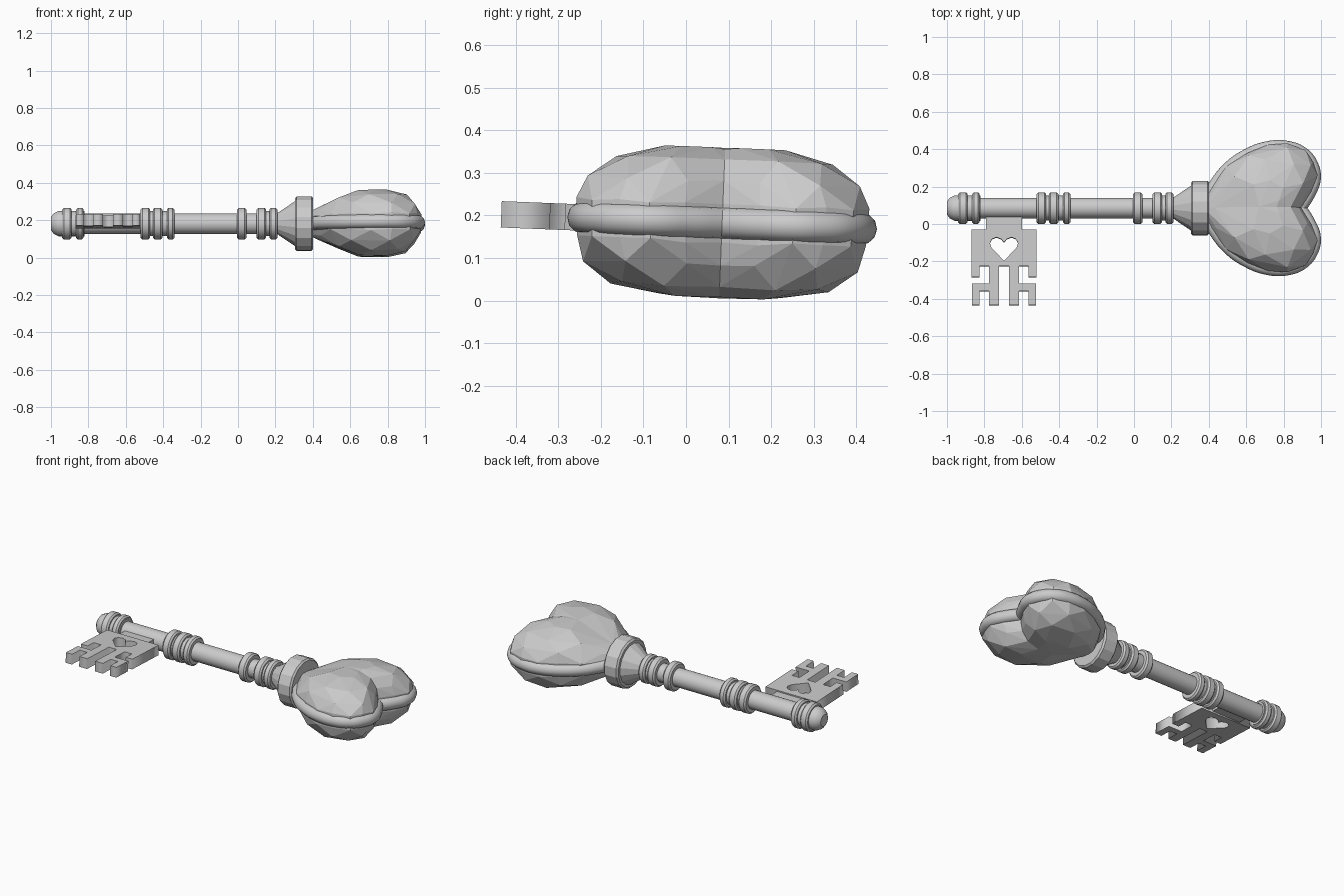
import bpy, bmesh, math, random

if "Cube" in bpy.data.objects:
    bpy.data.objects.remove(bpy.data.objects["Cube"])

random.seed(4)
AXIS = (0, 0.085, 0.182)      # the shaft runs along x through this point
TILT = -0.04                  # whole key leans slightly about its shaft


def place(ob, angle=None):
    ob.location = AXIS
    ob.rotation_euler = (TILT, 0, 0)
    bpy.ops.object.select_all(action='DESELECT')
    ob.select_set(True)
    bpy.context.view_layer.objects.active = ob
    if ob.type == 'CURVE':
        bpy.ops.object.convert(target='MESH')
    if angle:
        bpy.ops.object.shade_smooth_by_angle(angle=math.radians(angle))
    return bpy.context.object


def mesh_object(name, bm):
    bmesh.ops.recalc_face_normals(bm, faces=bm.faces)
    me = bpy.data.meshes.new(name)
    bm.to_mesh(me)
    bm.free()
    ob = bpy.data.objects.new(name, me)
    bpy.context.collection.objects.link(ob)
    return ob


def lathe(name, profile, sides, angle=None):
    """Turn an (x, radius) profile around the shaft axis and cap the ends."""
    bm = bmesh.new()
    rings = []
    for x, r in profile:
        rings.append([bm.verts.new((x, r * math.cos(a), r * math.sin(a)))
                      for a in (2 * math.pi * (k + 0.5) / sides for k in range(sides))])
    for p, q in zip(rings, rings[1:]):
        for k in range(sides):
            j = (k + 1) % sides
            bm.faces.new((p[k], p[j], q[j], q[k]))
    bm.faces.new(rings[0])
    bm.faces.new(rings[-1])
    return place(mesh_object(name, bm), angle)


def curve_object(name, **settings):
    cu = bpy.data.curves.new(name, 'CURVE')
    for key, value in settings.items():
        setattr(cu, key, value)
    ob = bpy.data.objects.new(name, cu)
    bpy.context.collection.objects.link(ob)
    return ob


# Shaft with rounded tip
lathe("shaft", [(-1.0, 0.035), (-0.985, 0.055), (-0.96, 0.068), (-0.82, 0.068),
                (-0.82, 0.055), (0.25, 0.055)], 24, 30)

# Turned rings and the thicker sleeves between them
for i, (a, b) in enumerate([(-0.94, -0.89), (-0.865, -0.825),
                            (-0.52, -0.47), (-0.455, -0.405), (-0.38, -0.34),
                            (-0.005, 0.045), (0.1, 0.15), (0.168, 0.21)]):
    c = 0.009
    lathe(f"ring_{i + 1}", [(a, 0.085 - c), (a + c, 0.085), (b - c, 0.085), (b, 0.085 - c)], 24, 30)
for i, (a, b) in enumerate([(-0.5, -0.36), (0.12, 0.19)]):
    lathe(f"sleeve_{i + 1}", [(a, 0.067), (b, 0.067)], 24, 30)

# Flared neck and collar
lathe("neck", [(0.2, 0.058), (0.215, 0.06), (0.31, 0.125)], 16)
lathe("collar", [(0.305, 0.115), (0.305, 0.138), (0.314, 0.148), (0.393, 0.148),
                 (0.402, 0.138), (0.402, 0.08)], 16)

# Half outline of the heart: x, sideways distance, height factor
HEART = [(0.34, 0, 0.58), (0.41, 0.12, 0.7), (0.49, 0.225, 0.86), (0.6, 0.305, 1),
         (0.72, 0.35, 1), (0.83, 0.352, 1), (0.92, 0.315, 1), (0.97, 0.25, 1),
         (0.985, 0.175, 1), (0.955, 0.09, 1), (0.9, 0, 1)]
CX = 0.67

# Faceted heart body: hull of one half, mirrored across the seam
bm = bmesh.new()
for side in (1, -1):
    for layer, (s, h) in enumerate([(0.97, 0.045), (0.91, 0.1), (0.73, 0.15), (0.4, 0.174)]):
        for i, (x, d, f) in enumerate(HEART):
            seam = d == 0
            if not seam and layer > 0 and (i + layer) % 2:
                continue
            j = 0 if seam else 0.008
            bm.verts.new((CX + (x - CX) * s + random.uniform(-j, j),
                          0 if seam else d * s + random.uniform(-j, j) * 0.5,
                          side * (h * f + random.uniform(-j, j) * 0.5)))
    bm.verts.new((CX, 0, side * 0.177))
hull = bmesh.ops.convex_hull(bm, input=bm.verts)
bmesh.ops.delete(bm, geom=[v for v in bm.verts if not v.link_faces], context='VERTS')
bmesh.ops.delete(bm, geom=[f for f in bm.faces if all(abs(v.co.y) < 1e-5 for v in f.verts)],
                 context='FACES')
body = mesh_object("heart_body", bm)
mirror = body.modifiers.new("mirror", 'MIRROR')
mirror.use_axis = (False, True, False)
place(body)

# Smooth rounded rim following the heart outline
rim = curve_object("heart_rim", dimensions='3D', bevel_depth=0.038, bevel_resolution=4,
                   resolution_u=6, use_fill_caps=True)
for side in (1, -1):
    sp = rim.data.splines.new('BEZIER')
    sp.bezier_points.add(len(HEART) - 1)
    for p, (x, d, f) in zip(sp.bezier_points, HEART):
        p.co = (CX + (x - CX) * 0.925, side * d * 0.915, 0)
        p.handle_left_type = p.handle_right_type = 'AUTO'
place(rim, 40)

# Key bit: symmetric toothed plate with a heart-shaped hole
BIT_X = -0.695
PLATE = [(0.175, -0.03), (0.175, -0.285), (0.13, -0.285), (0.13, -0.225), (0.08, -0.225),
         (0.08, -0.32), (0.172, -0.32), (0.172, -0.435), (0.13, -0.435), (0.13, -0.36),
         (0.08, -0.36), (0.08, -0.435), (0.027, -0.435), (0.027, -0.225)]
HOLE = [(0, -0.1), (0.015, -0.082), (0.04, -0.072), (0.065, -0.082), (0.075, -0.105),
        (0.066, -0.13), (0, -0.197)]
bit = curve_object("key_bit", dimensions='2D', fill_mode='BOTH', extrude=0.031)
for half in (PLATE, HOLE):
    pts = half + [(-d, y) for d, y in reversed(half) if d > 0]
    sp = bit.data.splines.new('POLY')
    sp.points.add(len(pts) - 1)
    for p, (d, y) in zip(sp.points, pts):
        p.co = (BIT_X + d, y - AXIS[1], 0, 1)
    sp.use_cyclic_u = True
place(bit)

# Thinner web joining the bit to the shaft
bm = bmesh.new()
bmesh.ops.create_cube(bm, size=1)
for v in bm.verts:
    v.co = (BIT_X + v.co.x * 0.195, -0.075 + v.co.y * 0.09, v.co.z * 0.046)
place(mesh_object("bit_web", bm))
